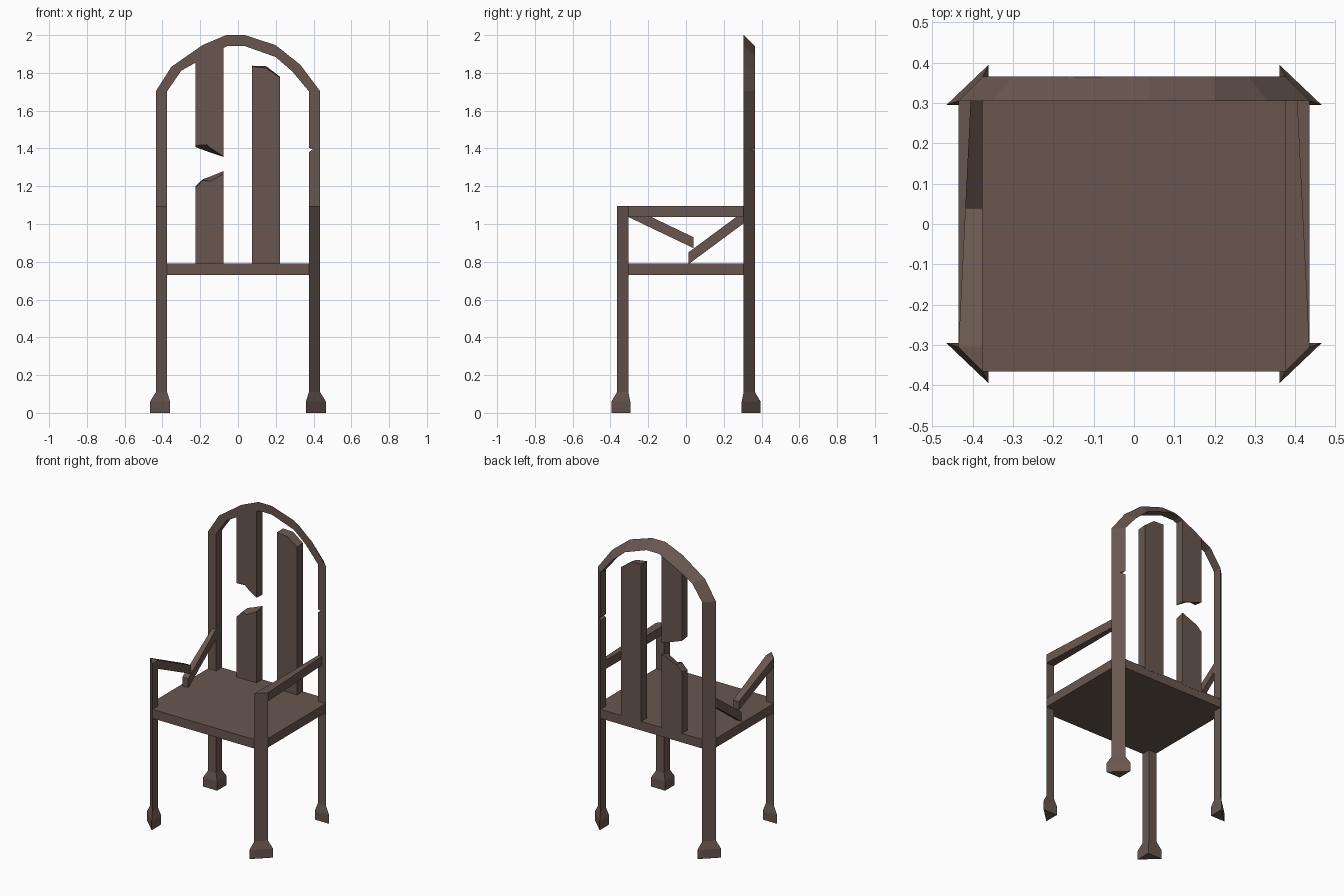
import bpy, bmesh

if "Cube" in bpy.data.objects:
    bpy.data.objects.remove(bpy.data.objects["Cube"])

wood = bpy.data.materials.new("dark_wood")
wood.diffuse_color = (0.14, 0.095, 0.078, 1)
wood.use_nodes = True
wood.node_tree.nodes["Principled BSDF"].inputs["Base Color"].default_value = wood.diffuse_color


def loft(name, rings):
    """Skin a list of equal-length point rings and cap both ends."""
    bm = bmesh.new()
    vr = [[bm.verts.new(p) for p in r] for r in rings]
    n = len(rings[0])
    for a, b in zip(vr, vr[1:]):
        for i in range(n):
            j = (i + 1) % n
            bm.faces.new((a[i], a[j], b[j], b[i]))
    bm.faces.new(vr[0])
    bm.faces.new(vr[-1])
    bmesh.ops.recalc_face_normals(bm, faces=bm.faces)
    me = bpy.data.meshes.new(name)
    bm.to_mesh(me)
    bm.free()
    me.materials.append(wood)
    ob = bpy.data.objects.new(name, me)
    bpy.context.collection.objects.link(ob)
    return ob


def leg_rings(sx, sy, top):
    """Three-sided leg with a flared foot, from the floor up."""
    foot = [(.465, .295), (.36, .395), (.36, .295)]
    post = [(.435, .305), (.375, .365), (.375, .305)]
    out = []
    for shape, z in ((foot, 0), (foot, .06), (post, .11), (post, top)):
        out.append([(sx * x, sy * y, z) for x, y in shape])
    return out


# Seat: octagonal plate with chamfered corners
seat = [(-.375, -.365), (.375, -.365), (.435, -.305), (.435, .305),
        (.375, .365), (-.375, .365), (-.435, .305), (-.435, -.305)]
loft("seat", [[(x, y, z) for x, y in seat] for z in (.73, .79)])

# Front legs
for side, s in (("left", -1), ("right", 1)):
    loft("front_leg_" + side, leg_rings(s, -1, 1.095))

# Back legs joined by the arch (outer x, z, inner x, z)
arch = [(-.353, 1.832, -.30, 1.812), (-.188, 1.947, -.17, 1.885),
        (-.063, 2.0, -.056, 1.942), (.036, 2.0, .036, 1.942),
        (.199, 1.947, .199, 1.884), (.33, 1.843, .285, 1.81)]
arch_rings = [[(ox, .305, oz), (ix, .365, iz), (ix, .305, iz)]
              for ox, oz, ix, iz in arch]
frame = loft("back_frame", leg_rings(-1, 1, 1.703) + arch_rings
             + leg_rings(1, 1, 1.703)[::-1])

# Small chip on the inside of the right back post
chip = [(.36, 1.37), (.36, 1.408), (.397, 1.396)]
cutter = loft("chip_cutter", [[(x, y, z) for x, z in chip] for y in (.28, .40)])
cutter.hide_render = True
cutter.hide_set(True)
cut = frame.modifiers.new("chip", "BOOLEAN")
cut.operation = 'DIFFERENCE'
cut.object = cutter


# Back slats: rows of (x, bottom front, bottom back, top front, top back)
def slat(name, rows):
    loft(name, [[(x, .306, bf), (x, .366, bb), (x, .366, tb), (x, .306, tf)]
                for x, bf, bb, tf, tb in rows])


slat("right_slat", [(.075, .78, .78, 1.835, 1.838), (.15, .78, .78, 1.825, 1.835),
                    (.222, .78, .78, 1.775, 1.78)])
slat("broken_slat_lower", [(-.226, .78, .78, 1.19, 1.20),
                           (-.185, .78, .78, 1.232, 1.238),
                           (-.15, .78, .78, 1.225, 1.25),
                           (-.077, .78, .78, 1.265, 1.28)])
slat("broken_slat_upper", [(-.226, 1.415, 1.408, 1.865, 1.855),
                           (-.165, 1.42, 1.385, 1.90, 1.888),
                           (-.15, 1.405, 1.38, 1.907, 1.895),
                           (-.077, 1.357, 1.355, 1.943, 1.932)])


# Arms: tapered boxes, narrower towards the back
def arm(name, s, ends):
    rings = []
    for y, lo, hi in ends:
        outer = .435 - .03 * (y + .305) / .61
        rings.append([(s * .376, y, lo), (s * outer, y, lo),
                      (s * outer, y, hi), (s * .376, y, hi)])
    loft(name, rings)


arm("right_arm", 1, [(-.305, 1.037, 1.095), (.305, 1.037, 1.095)])
arm("broken_arm_front", -1, [(-.305, 1.037, 1.095), (.04, .872, .93)])
arm("broken_arm_back", -1, [(.013, .787, .85), (.305, 1.003, 1.066)])
